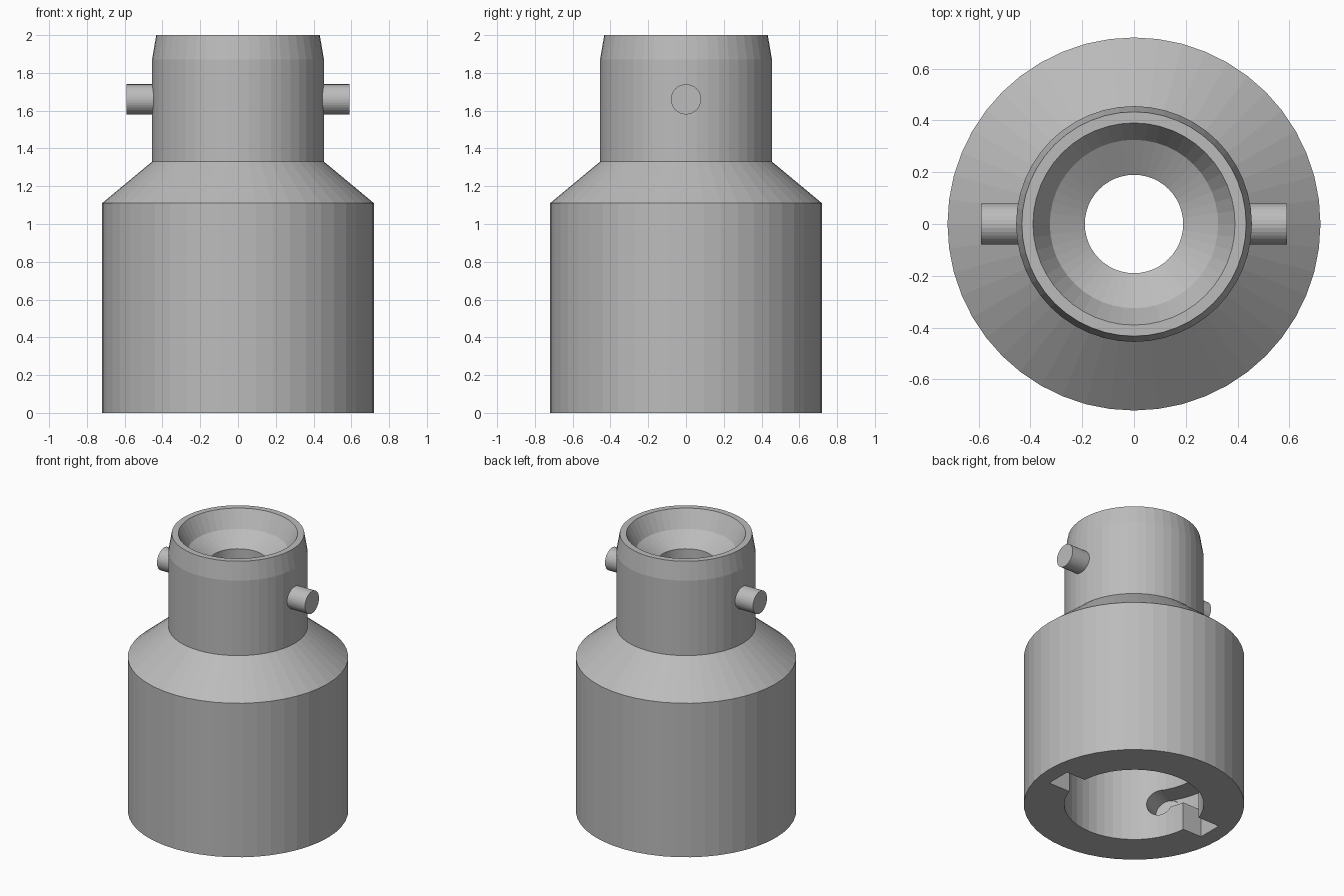
import bpy, bmesh
from math import sin, cos, pi, radians
from mathutils import Matrix, Vector

if "Cube" in bpy.data.objects:
    bpy.data.objects.remove(bpy.data.objects["Cube"], do_unlink=True)

grey = bpy.data.materials.new("plain_grey")
grey.use_nodes = True
colour = (0.5, 0.5, 0.5, 1)
grey.diffuse_color = colour
grey.node_tree.nodes["Principled BSDF"].inputs["Base Color"].default_value = colour


def make_object(name, bm):
    bmesh.ops.recalc_face_normals(bm, faces=bm.faces)
    mesh = bpy.data.meshes.new(name)
    bm.to_mesh(mesh)
    bm.free()
    mesh.materials.append(grey)
    obj = bpy.data.objects.new(name, mesh)
    bpy.context.collection.objects.link(obj)
    return obj


def sweep(bm, profile, angles, closed):
    """Sweep a closed (radius, height) profile around z."""
    rings = []
    for i, a in enumerate(angles):
        rise = 0 if closed else 0.02 * i / (len(angles) - 1)
        rings.append([bm.verts.new((r * cos(a), r * sin(a), z + rise)) for r, z in profile])
    n = len(profile)
    for i in range(len(rings) if closed else len(rings) - 1):
        p, q = rings[i], rings[(i + 1) % len(rings)]
        for j in range(n):
            k = (j + 1) % n
            bm.faces.new((p[j], p[k], q[k], q[j]))
    if not closed:
        bm.faces.new(rings[0])
        bm.faces.new(rings[-1])


def rod(name, radius, x0, x1, z, turn=0):
    """Cylinder lying radially, turned around z."""
    bm = bmesh.new()
    m = (Matrix.Rotation(turn, 4, "Z") @ Matrix.Translation(((x0 + x1) / 2, 0, z))
         @ Matrix.Rotation(pi / 2, 4, "Y"))
    bmesh.ops.create_cone(bm, cap_ends=True, segments=32, radius1=radius,
                          radius2=radius, depth=x1 - x0, matrix=m)
    return make_object(name, bm)


# Turned body: socket below, shoulder, neck and funnel mouth
SEGMENTS = 48
body_profile = [(0.456, 0), (0.72, 0), (0.72, 1.11), (0.455, 1.33), (0.455, 1.87),
                (0.433, 2), (0.39, 2), (0.325, 1.88), (0.19, 1.8),
                (0.19, 0.69), (0.456, 0.69)]
bm = bmesh.new()
sweep(bm, body_profile, [2 * pi * i / SEGMENTS for i in range(SEGMENTS)], True)
body = make_object("coupling_body", bm)

# Two locking slots: straight entry, sideways groove, round seat
cutters = []
for side in (0, pi):
    spin = Matrix.Rotation(side, 4, "Z")
    bm = bmesh.new()
    size = Vector((0.305, 0.18, 0.425))
    bmesh.ops.create_cube(bm, size=1, matrix=spin @ Matrix.Translation((0.4525, -0.05, 0.1125))
                          @ Matrix.Diagonal(size.to_4d()))
    cutters.append(make_object("slot_entry_cutter", bm))

    bm = bmesh.new()
    groove = [(0.4, 0.195), (0.604, 0.195), (0.604, 0.33), (0.4, 0.33)]
    sweep(bm, groove, [side + radians(-7 + 35 * i / 8) for i in range(9)], False)
    cutters.append(make_object("slot_groove_cutter", bm))

    cutters.append(rod("slot_seat_cutter", 0.092, 0.38, 0.606, 0.259, side + radians(28)))

for cutter in cutters:
    cutter.hide_render = True
    cutter.hide_set(True)
    cut = body.modifiers.new("slot_cut", "BOOLEAN")
    cut.operation = "DIFFERENCE"
    cut.solver = "EXACT"
    cut.object = cutter

# Bake the cuts and drop the helpers
bpy.context.view_layer.update()
evaluated = body.evaluated_get(bpy.context.evaluated_depsgraph_get())
baked = bpy.data.meshes.new_from_object(evaluated)
body.modifiers.clear()
body.data = baked
for cutter in cutters:
    bpy.data.objects.remove(cutter, do_unlink=True)

# Side pins on the neck
rod("left_pin", 0.08, 0.4, 0.59, 1.66)
rod("right_pin", 0.08, 0.4, 0.59, 1.66, pi)
